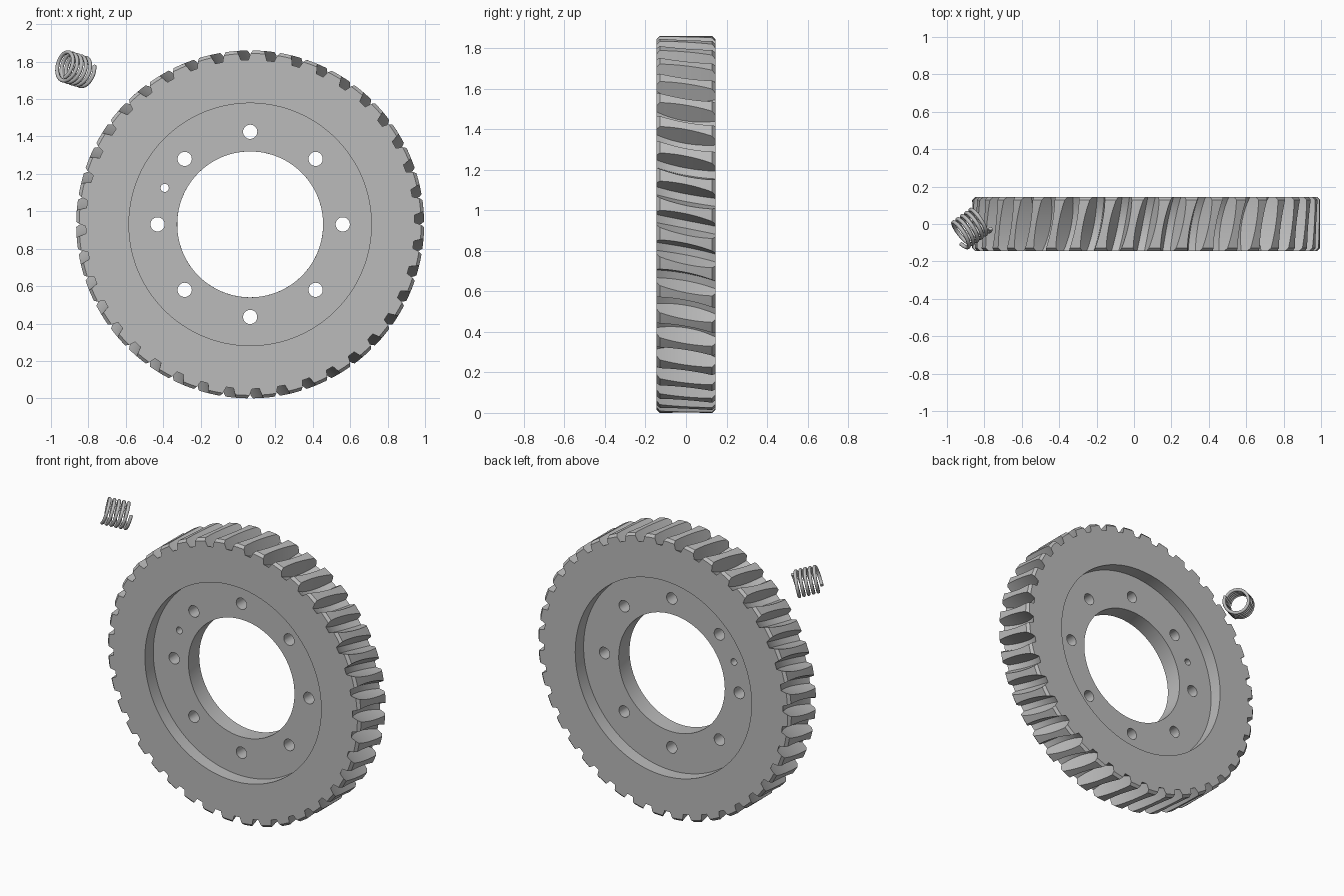
import bpy, bmesh
from math import sin, cos, pi, radians, sqrt
from mathutils import Vector, Matrix

if "Cube" in bpy.data.objects:
    bpy.data.objects.remove(bpy.data.objects["Cube"], do_unlink=True)

TEETH = 40
CENTRE = Vector((0.065, 0, 0.93))
OUTER, RECESS, BORE = 0.93, 0.648, 0.39
HALF, WEB, CHAMFER = 0.145, 0.057, 0.016
TWIST = radians(1.9)          # helix turn from the middle to each face
WORM = 0.3                    # radius of the throat cut

steel = bpy.data.materials.new("steel_grey")
steel.use_nodes = True
grey = (0.5, 0.5, 0.5, 1)
steel.diffuse_color = grey
steel.node_tree.nodes["Principled BSDF"].inputs["Base Color"].default_value = grey


def make_object(name, bm):
    bmesh.ops.recalc_face_normals(bm, faces=bm.faces)
    mesh = bpy.data.meshes.new(name)
    bm.to_mesh(mesh)
    bm.free()
    obj = bpy.data.objects.new(name, mesh)
    bpy.context.collection.objects.link(obj)
    mesh.materials.append(steel)
    return obj


def activate(obj):
    bpy.ops.object.select_all(action='DESELECT')
    obj.select_set(True)
    bpy.context.view_layer.objects.active = obj


def ring(bm, y, spots):
    """One closed ring of vertices from (radius, clockwise angle) pairs."""
    return [bm.verts.new(CENTRE + Vector((r * sin(a), y, r * cos(a)))) for r, a in spots]


def tooth_spots(y):
    """Outline of all teeth at depth y: curved groove floor, flanks and land."""
    edge = max(0, abs(y) - (HALF - CHAMFER))
    land = OUTER - edge
    drop = WORM - sqrt(WORM ** 2 - y ** 2)
    floor = OUTER - 0.088 + drop
    wide = (0.021 + 0.36 * (land - floor)) / OUTER
    narrow = 0.021 / OUTER
    pitch = 2 * pi / TEETH
    spots = []
    for i in range(TEETH):
        a = i * pitch + TWIST * y / HALF
        spots += [(land, a - wide), (floor, a - narrow), (floor, a + narrow),
                  (land, a + wide), (land, a + pitch / 2)]
    return spots


def round_spots(radius, y):
    count = TEETH * 5
    start = TWIST * y / HALF - 0.03
    return [(radius, start + 2 * pi * i / count) for i in range(count)]


# Wheel: rings lofted over the teeth, then through the recesses and bore
bm = bmesh.new()
inner = HALF - CHAMFER
depths = [-HALF] + [inner * (i / 6 - 1) for i in range(13)] + [HALF]
rings = [ring(bm, y, tooth_spots(y)) for y in depths]
for radius, y in ((RECESS, HALF), (RECESS, WEB), (BORE, WEB),
                  (BORE, -WEB), (RECESS, -WEB), (RECESS, -HALF)):
    rings.append(ring(bm, y, round_spots(radius, HALF if y > 0 else -HALF)))
for k, a in enumerate(rings):
    b = rings[(k + 1) % len(rings)]
    for i in range(len(a)):
        j = (i + 1) % len(a)
        bm.faces.new((a[i], a[j], b[j], b[i]))
wheel = make_object("worm_wheel", bm)

# Bolt holes and the small dowel hole through the web
bm = bmesh.new()
holes = [(0.495 * sin(i * pi / 4), 0.495 * cos(i * pi / 4), 0.038) for i in range(8)]
holes.append((-0.457, 0.195, 0.022))
for x, z, radius in holes:
    place = Matrix.Translation(CENTRE + Vector((x, 0, z))) @ Matrix.Rotation(pi / 2, 4, 'X')
    bmesh.ops.create_cone(bm, cap_ends=True, segments=32, radius1=radius,
                          radius2=radius, depth=0.2, matrix=place)
cutter = make_object("hole_cutter", bm)
cutter.hide_render = True
cut = wheel.modifiers.new("holes", 'BOOLEAN')
cut.operation = 'DIFFERENCE'
cut.solver = 'EXACT'
cut.object = cutter
activate(wheel)
bpy.ops.object.modifier_apply(modifier=cut.name)
bpy.data.objects.remove(cutter, do_unlink=True)
bpy.ops.object.shade_smooth_by_angle(angle=radians(25))

# Coil spring: round wire swept along a helix on a slanted axis
axis = Vector((0.78, 0.57, -0.25)).normalized()
side = axis.cross(Vector((0, 0, 1))).normalized()
up = side.cross(axis)
middle = Vector((-0.875, -0.02, 1.76))
TURNS, STEPS, COIL, WIRE, LENGTH, SIDES = 5.25, 170, 0.077, 0.0105, 0.155, 10
bm = bmesh.new()
loops = []
for i in range(STEPS + 1):
    t = i / STEPS
    a = radians(30) + (t - 1) * TURNS * 2 * pi
    out = side * cos(a) + up * sin(a)
    run = (up * cos(a) - side * sin(a)) * COIL * TURNS * 2 * pi + axis * LENGTH
    across = run.normalized().cross(out)
    centre = middle + axis * (t - 0.5) * LENGTH + out * COIL
    loops.append([bm.verts.new(centre + WIRE * (out * cos(b) + across * sin(b)))
                  for b in (2 * pi * k / SIDES for k in range(SIDES))])
for a, b in zip(loops, loops[1:]):
    for i in range(SIDES):
        j = (i + 1) % SIDES
        bm.faces.new((a[i], a[j], b[j], b[i]))
bm.faces.new(loops[0])
bm.faces.new(loops[-1])
spring = make_object("coil_spring", bm)
activate(spring)
bpy.ops.object.shade_smooth_by_angle(angle=radians(50))
